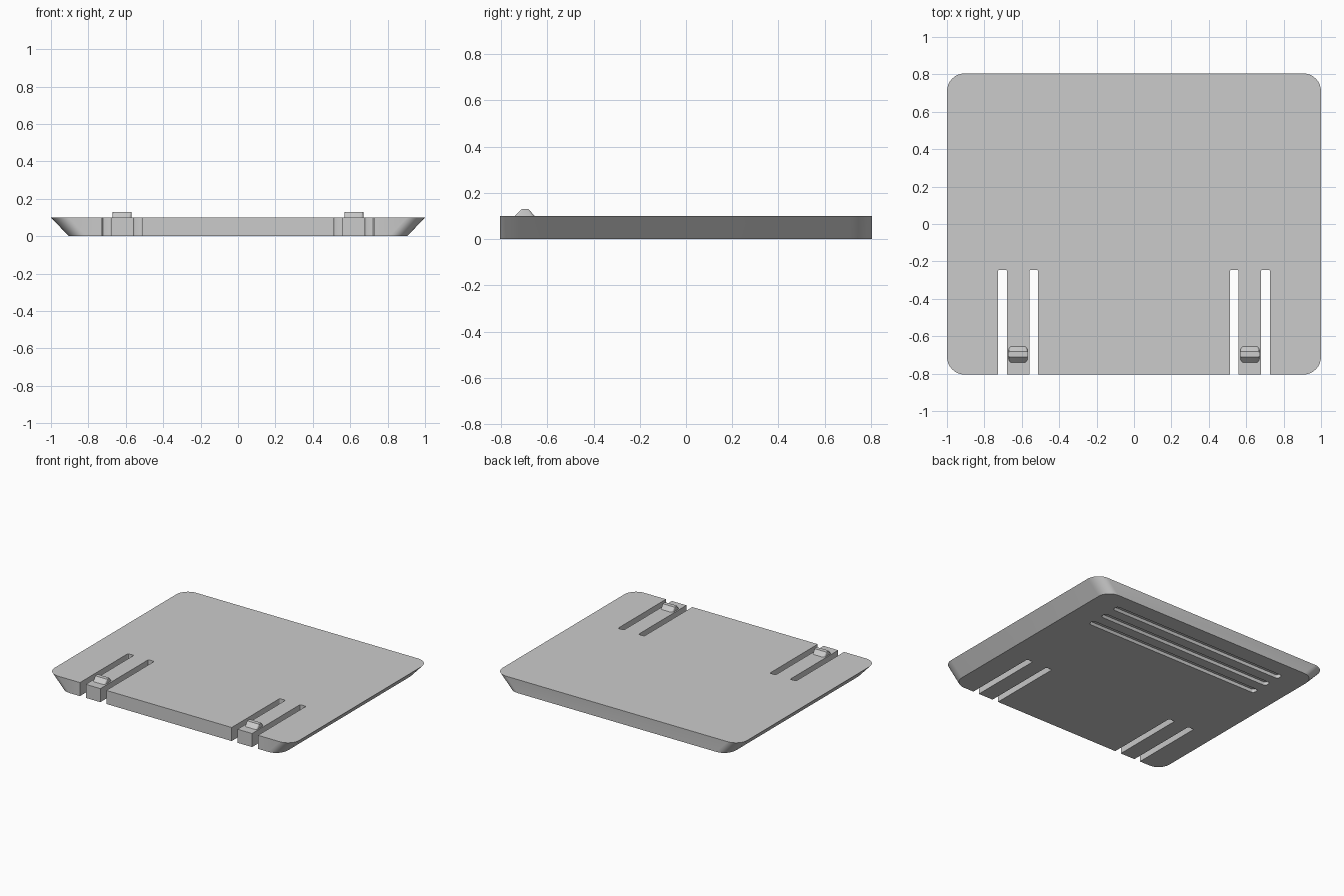
import bpy, bmesh, math

cube = bpy.data.objects.get("Cube")
if cube:
    bpy.data.objects.remove(cube, do_unlink=True)

grey = bpy.data.materials.new("light grey")
grey.use_nodes = True
colour = (0.6, 0.6, 0.6, 1)
grey.diffuse_color = colour
grey.node_tree.nodes["Principled BSDF"].inputs["Base Color"].default_value = colour


def rounded_rect(x0, x1, y0, y1, r, steps=8):
    """Outline of a rectangle with rounded corners, anticlockwise."""
    corners = [(x1 - r, y1 - r), (x0 + r, y1 - r), (x0 + r, y0 + r), (x1 - r, y0 + r)]
    return [(cx + r * math.cos(a), cy + r * math.sin(a))
            for q, (cx, cy) in enumerate(corners)
            for a in [(q + s / steps) * math.pi / 2 for s in range(steps + 1)]]


def loft(name, low, high, z0, z1):
    """Closed solid between two outlines with matching points."""
    bm = bmesh.new()
    a = [bm.verts.new((x, y, z0)) for x, y in low]
    b = [bm.verts.new((x, y, z1)) for x, y in high]
    bm.faces.new(a[::-1])
    bm.faces.new(b)
    for i in range(len(a)):
        j = (i + 1) % len(a)
        bm.faces.new((a[i], a[j], b[j], b[i]))
    mesh = bpy.data.meshes.new(name)
    bm.to_mesh(mesh)
    bm.free()
    mesh.materials.append(grey)
    ob = bpy.data.objects.new(name, mesh)
    bpy.context.collection.objects.link(ob)
    return ob


def activate(ob):
    bpy.ops.object.select_all(action="DESELECT")
    ob.select_set(True)
    bpy.context.view_layer.objects.active = ob


def cut(ob, cutter):
    cutter.hide_render = True
    mod = ob.modifiers.new("cut", "BOOLEAN")
    mod.operation, mod.solver, mod.object = "DIFFERENCE", "EXACT", cutter
    activate(ob)
    bpy.ops.object.modifier_apply(modifier=mod.name)
    bpy.data.objects.remove(cutter, do_unlink=True)


# Cover plate: sides slope inward to the underside, front and back upright
H, D = 0.10, 0.805
plate = loft("cover_plate", rounded_rect(-0.905, 0.905, -D, D, 0.095),
             rounded_rect(-1, 1, -D, D, 0.095), 0, H)

# Slots either side of each spring tab
for side in (-1, 1):
    for x in (0.536, 0.703):
        c = side * x
        cut(plate, loft("slot_cutter", *[rounded_rect(c - 0.024, c + 0.024, -1, -0.245, 0.008, 3)] * 2,
                        -0.1, 0.2))

# Finger grooves in the underside
for y in (0.41, 0.535, 0.66):
    cut(plate, loft("groove_cutter", *[rounded_rect(-0.72, 0.72, y - 0.025, y + 0.025, 0.02, 4)] * 2,
                    -0.1, 0.025))

# Catch on each spring tab: a ridge with sloping front and back
catches = []
for side, label in ((-1, "right"), (1, "left")):
    c = side * 0.62
    catches.append(loft(label + "_catch", rounded_rect(c - 0.05, c + 0.05, -0.742, -0.654, 0.018, 4),
                        rounded_rect(c - 0.05, c + 0.05, -0.711, -0.682, 0.006, 4), H - 0.001, 0.13))

for ob in [plate] + catches:
    activate(ob)
    bpy.ops.object.shade_smooth_by_angle(angle=math.radians(30))
